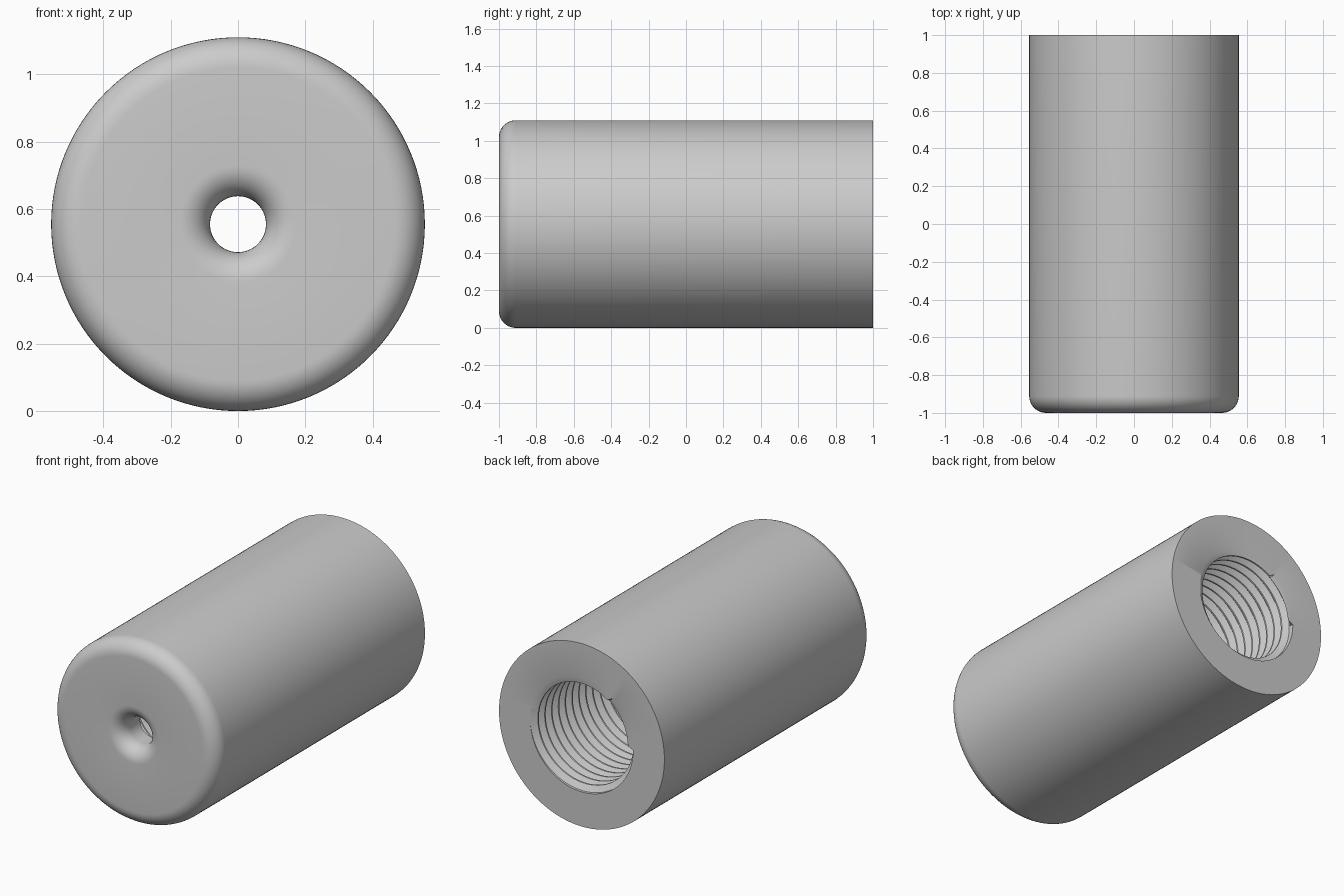
import bpy, bmesh, math

if "Cube" in bpy.data.objects:
    bpy.data.objects.remove(bpy.data.objects["Cube"])

SEG = 128            # sides around the axis
R = 0.555            # outer radius
HOLE = 0.083         # front hole radius
BORE = 0.345         # threaded bore radius
CREST = 0.31         # thread crest radius
FILLET = 0.09
FRONT, FLOOR, BACK = -1.0, -0.82, 1.0
PITCH = 0.065

bm = bmesh.new()


def vert(r, y, a):
    return bm.verts.new((r * math.cos(a), y, R + r * math.sin(a)))


def skin(columns):
    """Join neighbouring columns of vertices with quads."""
    for c, d in zip(columns, columns[1:]):
        for i in range(len(c) - 1):
            bm.faces.new((c[i], c[i + 1], d[i + 1], d[i]))


def arc(cr, cy, start, end, steps=10):
    """Fillet points in the radius / length plane."""
    angles = [math.radians(start + (end - start) * i / steps) for i in range(steps + 1)]
    return [(cr + FILLET * math.cos(t), cy + FILLET * math.sin(t)) for t in angles]


angles = [2 * math.pi * i / SEG for i in range(SEG + 1)]

# Body: bore floor, rounded front hole, rounded front rim, back face
profile = [(BORE, FLOOR), (HOLE, FLOOR)]
profile += arc(HOLE + FILLET, FRONT + FILLET, 180, 270)
profile += arc(R - FILLET, FRONT + FILLET, -90, 0)
profile += [(R, BACK), (BORE, BACK)]
skin([[vert(r, y, a) for r, y in profile] for a in angles])

# Helical thread: root flat, flank, crest flat, flank
tooth = [(0.0, BORE), (0.15, BORE), (0.5, CREST), (0.65, CREST)]
turns = math.ceil((BACK - FLOOR) / PITCH) + 2
columns = []
for a in angles:
    column = []
    for k in range(-1, turns):
        for f, r in tooth:
            y = FLOOR + (k + f + a / (2 * math.pi)) * PITCH
            if y <= FLOOR or y >= BACK:
                y, r = min(max(y, FLOOR), BACK), BORE
            column.append(vert(r, y, a))
    columns.append(column)
skin(columns)

bmesh.ops.remove_doubles(bm, verts=bm.verts[:], dist=0.00005)
bmesh.ops.dissolve_degenerate(bm, edges=bm.edges[:], dist=0.00001)
bmesh.ops.recalc_face_normals(bm, faces=bm.faces[:])

mesh = bpy.data.meshes.new("threaded_sleeve")
bm.to_mesh(mesh)
bm.free()
sleeve = bpy.data.objects.new("threaded_sleeve", mesh)
bpy.context.collection.objects.link(sleeve)

# Plain grey material
grey = bpy.data.materials.new("plain_grey")
grey.use_nodes = True
colour = (0.6, 0.6, 0.6, 1)
grey.diffuse_color = colour
grey.node_tree.nodes["Principled BSDF"].inputs["Base Color"].default_value = colour
mesh.materials.append(grey)

# Smooth shading with sharp rims and thread edges
bpy.ops.object.select_all(action="DESELECT")
sleeve.select_set(True)
bpy.context.view_layer.objects.active = sleeve
bpy.ops.object.shade_smooth_by_angle(angle=math.radians(30))
